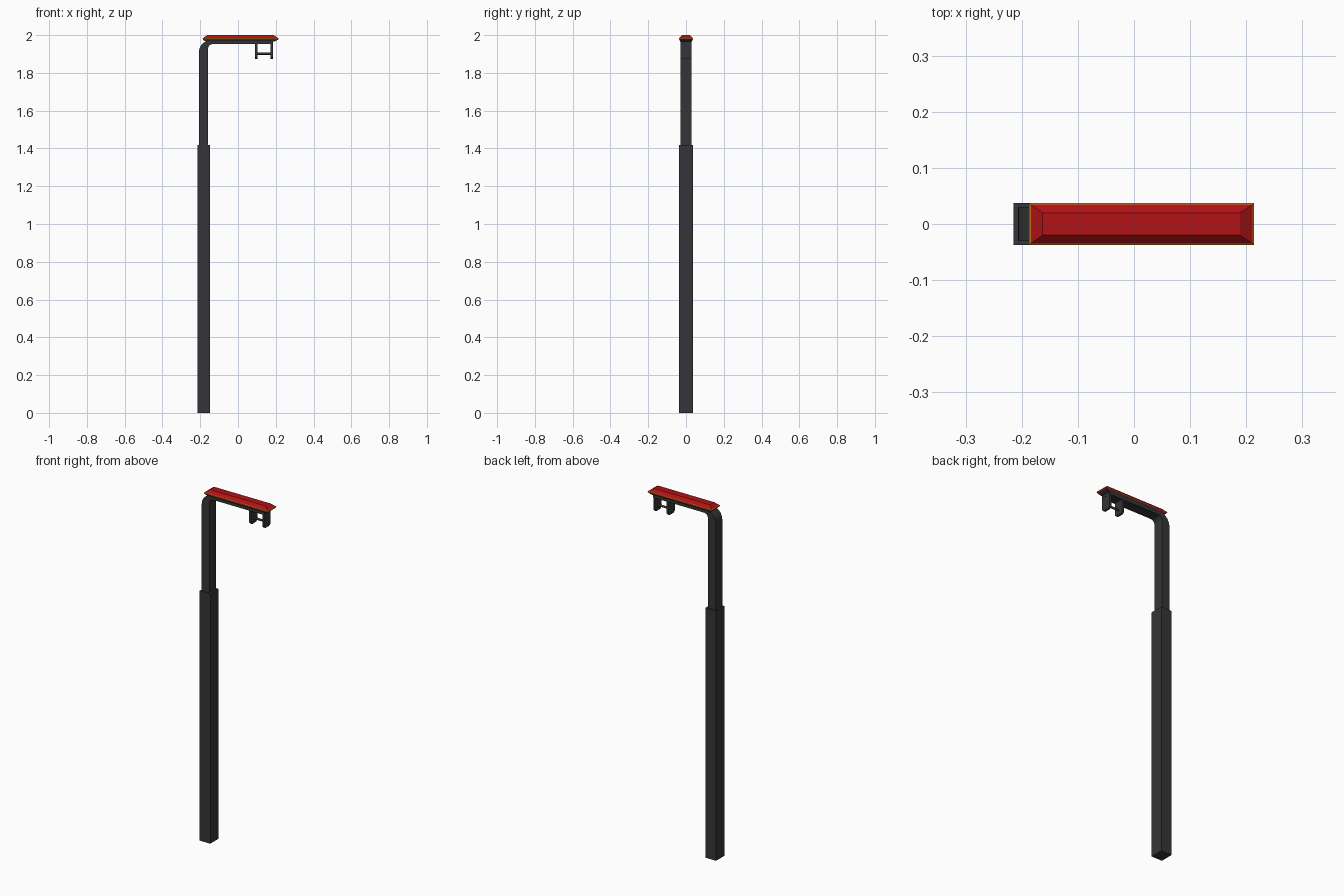
import bpy, math

if "Cube" in bpy.data.objects:
    bpy.data.objects.remove(bpy.data.objects["Cube"])


def material(name, rgb):
    m = bpy.data.materials.new(name)
    m.diffuse_color = (*rgb, 1)
    m.use_nodes = True
    m.node_tree.nodes["Principled BSDF"].inputs["Base Color"].default_value = m.diffuse_color
    return m


DARK = material("charcoal metal", (0.035, 0.036, 0.038))
RED = material("deep red", (0.45, 0.006, 0.007))
ORANGE = material("orange trim", (0.62, 0.2, 0.015))


def add(name, verts, faces, mat):
    me = bpy.data.meshes.new(name)
    me.from_pydata(verts, [], faces)
    me.materials.append(mat)
    ob = bpy.data.objects.new(name, me)
    bpy.context.collection.objects.link(ob)
    return ob


def loft(name, rings, mat):
    """Skin a list of equal-length vertex rings and cap both ends."""
    n = len(rings[0])
    faces = [tuple(reversed(range(n)))]
    for k in range(len(rings) - 1):
        for i in range(n):
            j = (i + 1) % n
            faces.append((k * n + i, k * n + j, (k + 1) * n + j, (k + 1) * n + i))
    faces.append(tuple(range((len(rings) - 1) * n, len(rings) * n)))
    return add(name, [v for r in rings for v in r], faces, mat)


def rect(x0, x1, hy, z):
    return [(x0, -hy, z), (x1, -hy, z), (x1, hy, z), (x0, hy, z)]


def arc(cx, cz, r, a0, a1, n=8):
    return [(cx + r * math.cos(math.radians(a0 + (a1 - a0) * i / n)),
             cz + r * math.sin(math.radians(a0 + (a1 - a0) * i / n))) for i in range(n + 1)]


# Thick lower post
loft("lower_post", [rect(-0.215, -0.148, 0.0375, 0), rect(-0.215, -0.148, 0.0375, 1.418)], DARK)

# Thinner upper post bending into the horizontal arm
profile = [(-0.207, 1.40), (-0.159, 1.40)]
profile += arc(-0.134, 1.927, 0.025, 180, 90)
profile += [(0.186, 1.952), (0.186, 1.972)]
profile += arc(-0.145, 1.910, 0.062, 90, 180)
bent = loft("upper_post_and_arm",
            [[(x, 0.03, z) for x, z in profile], [(x, -0.03, z) for x, z in profile]], DARK)

# Lamp head: dark tapered base, orange trim, red bevelled cover
loft("head_base", [rect(-0.168, 0.194, 0.030, 1.966), rect(-0.184, 0.210, 0.035, 1.974)], DARK)
loft("head_rim", [rect(-0.184, 0.210, 0.035, 1.974), rect(-0.187, 0.214, 0.0375, 1.979)], RED)
loft("head_trim", [rect(-0.187, 0.214, 0.0375, 1.979), rect(-0.187, 0.214, 0.0375, 1.983),
                   rect(-0.184, 0.211, 0.0345, 1.985)], ORANGE)
loft("head_cover", [rect(-0.184, 0.211, 0.0345, 1.985), rect(-0.163, 0.189, 0.020, 2.0)], RED)

# Two hanging bracket plates with clipped lower corners
outline = [(-0.029, 1.955), (-0.029, 1.884), (-0.019, 1.874),
           (0.019, 1.874), (0.029, 1.884), (0.029, 1.955)]
for side, x in (("inner", 0.090), ("outer", 0.173)):
    loft(side + "_bracket", [[(x, y, z) for y, z in outline],
                             [(x + 0.012, y, z) for y, z in outline]], DARK)

# Cross rod between the brackets
bpy.ops.mesh.primitive_cylinder_add(vertices=12, radius=0.006, depth=0.08,
                                    location=(0.1375, 0, 1.902), rotation=(0, math.pi / 2, 0))
rod = bpy.context.object
rod.name = "cross_rod"
rod.data.materials.append(DARK)

for ob in (bent, rod):
    bpy.ops.object.select_all(action='DESELECT')
    ob.select_set(True)
    bpy.context.view_layer.objects.active = ob
    bpy.ops.object.shade_smooth_by_angle(angle=math.radians(35))
